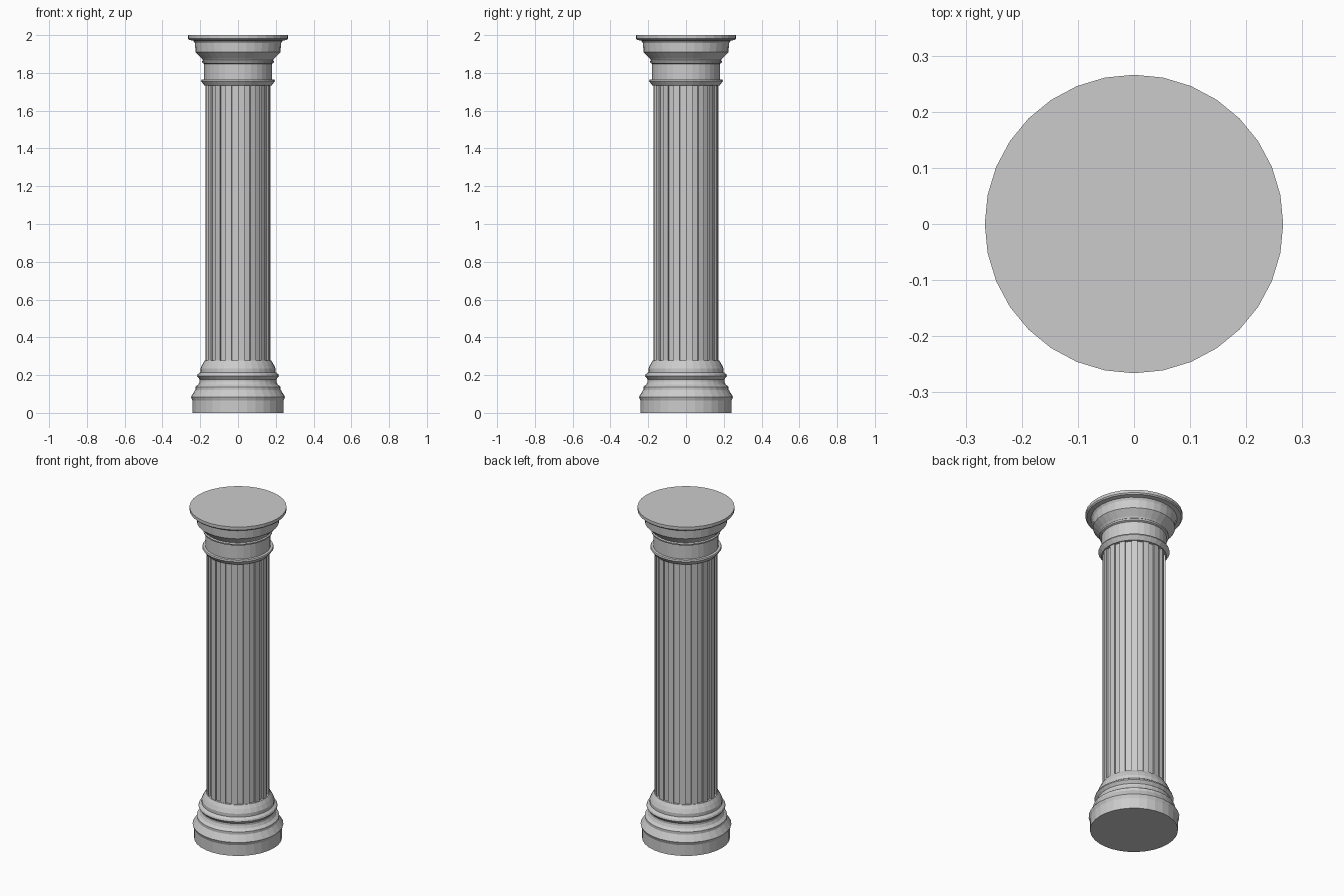
import bpy, bmesh
from math import cos, sin, pi

if "Cube" in bpy.data.objects:
    bpy.data.objects.remove(bpy.data.objects["Cube"])

SIDES = 32


def ring(bm, r, z):
    return [bm.verts.new((r * cos(2 * pi * i / SIDES), r * sin(2 * pi * i / SIDES), z))
            for i in range(SIDES)]


def finish(name, bm):
    bmesh.ops.recalc_face_normals(bm, faces=bm.faces)
    mesh = bpy.data.meshes.new(name)
    bm.to_mesh(mesh)
    bm.free()
    obj = bpy.data.objects.new(name, mesh)
    bpy.context.collection.objects.link(obj)


def lathe(name, profile):
    """Capped faceted solid turned from (radius, height) points."""
    bm = bmesh.new()
    rings = [ring(bm, r, z) for r, z in profile]
    for a, b in zip(rings, rings[1:]):
        for i in range(SIDES):
            j = (i + 1) % SIDES
            bm.faces.new((a[i], a[j], b[j], b[i]))
    bm.faces.new(rings[0])
    bm.faces.new(rings[-1])
    finish(name, bm)


# Moulded base
lathe("base", [
    (0.241, 0), (0.241, 0.065), (0.249, 0.085), (0.241, 0.098), (0.226, 0.122),
    (0.226, 0.138), (0.210, 0.150), (0.203, 0.165), (0.203, 0.178), (0.217, 0.195),
    (0.213, 0.205), (0.199, 0.215), (0.199, 0.235), (0.188, 0.258), (0.175, 0.278)])

# Fluted shaft: every second facet is sunk
bm = bmesh.new()
outline = []
for i in range(0, SIDES, 2):
    a, b = 2 * pi * i / SIDES, 2 * pi * (i + 1) / SIDES
    c = 2 * pi * (i + 2) / SIDES
    outline += [(0.172, a), (0.172, b), (0.162, b), (0.162, c)]
low = [bm.verts.new((r * cos(t), r * sin(t), 0.27)) for r, t in outline]
high = [bm.verts.new((r * cos(t), r * sin(t), 1.74)) for r, t in outline]
n = len(outline)
for i in range(n):
    j = (i + 1) % n
    bm.faces.new((low[i], low[j], high[j], high[i]))
finish("fluted_shaft", bm)

# Capital with collar, neck, flare and round top plate
lathe("capital", [
    (0.178, 1.733), (0.196, 1.757), (0.193, 1.765), (0.179, 1.766), (0.179, 1.848),
    (0.189, 1.853), (0.191, 1.862), (0.185, 1.867), (0.191, 1.876), (0.225, 1.910),
    (0.228, 1.957), (0.236, 1.970), (0.260, 1.975), (0.266, 1.982), (0.266, 2.0)])
